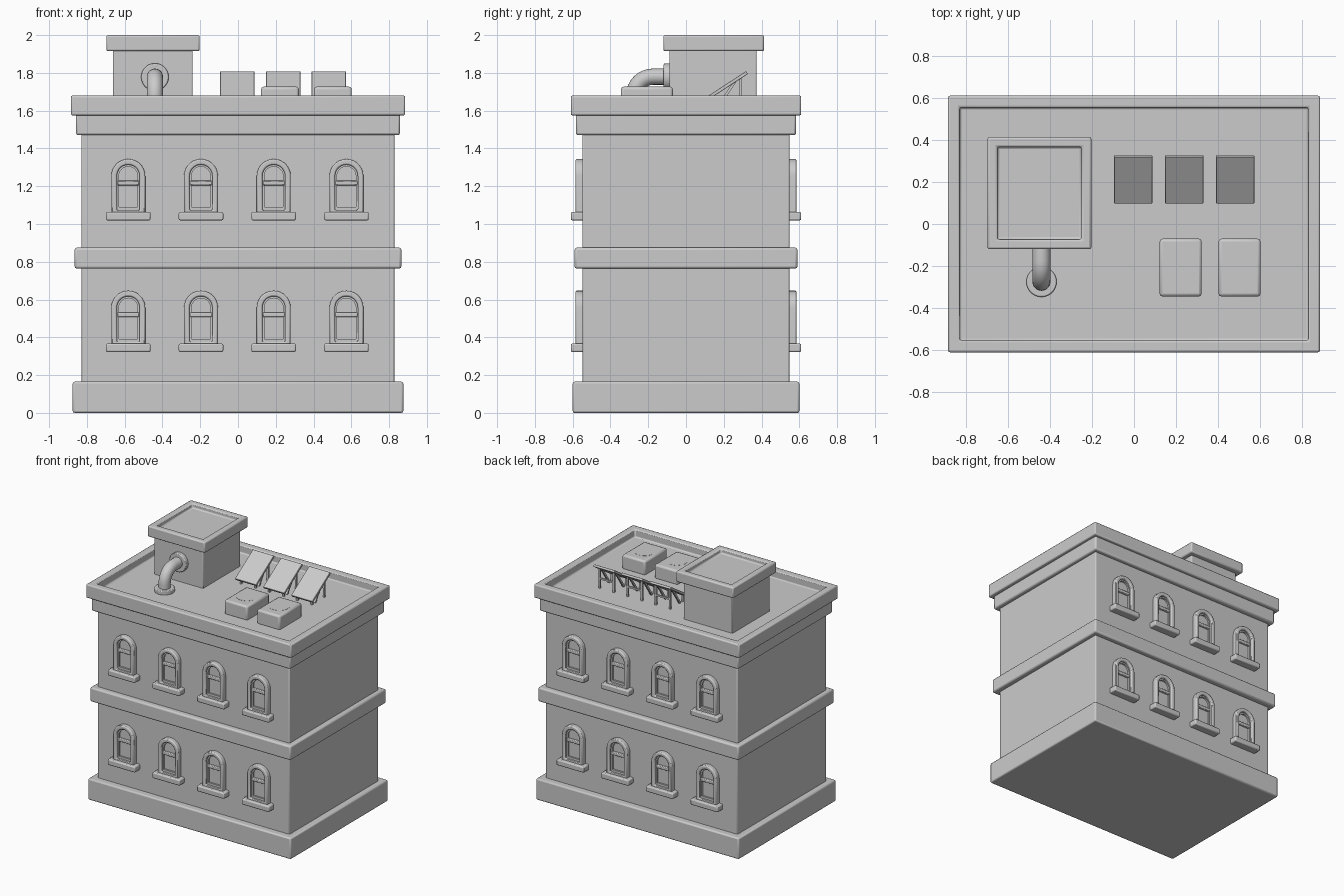
import bpy, bmesh
from math import pi, sin, cos, atan, atan2, hypot
from mathutils import Vector

if "Cube" in bpy.data.objects:
    bpy.data.objects.remove(bpy.data.objects["Cube"])

FLOOR = 1.62  # roof deck height


def finish(name, bm, bevel=0.0, segs=2):
    bmesh.ops.recalc_face_normals(bm, faces=bm.faces[:])
    me = bpy.data.meshes.new(name)
    bm.to_mesh(me)
    bm.free()
    ob = bpy.data.objects.new(name, me)
    bpy.context.collection.objects.link(ob)
    bpy.ops.object.select_all(action='DESELECT')
    ob.select_set(True)
    bpy.context.view_layer.objects.active = ob
    bpy.ops.object.shade_smooth_by_angle(angle=0.6)
    if bevel:
        m = ob.modifiers.new("bevel", 'BEVEL')
        m.width, m.segments, m.limit_method = bevel, segs, 'ANGLE'
    return ob


def add_box(bm, x, y, z):
    """Axis-aligned box from (min, max) pairs."""
    vs = bmesh.ops.create_cube(bm, size=1)['verts']
    for v in vs:
        for i, (a, b) in enumerate((x, y, z)):
            v.co[i] = a if v.co[i] < 0 else b
    return vs


def box(name, x, y, z, bevel=0.0):
    bm = bmesh.new()
    add_box(bm, x, y, z)
    return finish(name, bm, bevel)


def tray(name, x, y, z, rim, depth, bevel):
    """Box with a sunken top inside a raised rim."""
    bm = bmesh.new()
    add_box(bm, x, y, z)
    bm.normal_update()
    top = max(bm.faces, key=lambda f: f.calc_center_median().z)
    bmesh.ops.inset_region(bm, faces=[top], thickness=rim)
    r = bmesh.ops.extrude_discrete_faces(bm, faces=[top])
    for v in r['faces'][0].verts:
        v.co.z -= depth
    return finish(name, bm, bevel)


# Main body and horizontal bands
box("foundation", (-.875, .875), (-.6, .6), (0, .165), .01)
box("walls", (-.828, .828), (-.548, .548), (.1, 1.52), .008)
box("middle_band", (-.865, .865), (-.59, .59), (.764, .875), .012)
box("lower_cornice", (-.858, .858), (-.583, .583), (1.47, 1.59), .012)
tray("roof_parapet", (-.885, .885), (-.61, .61), (1.575, 1.68), .08, 1.68 - FLOOR, .009)

# Windows: one built at lower left, then repeated across, up and to the back
WX, SPRING = -.581, .557


def arch(r, bottom, n=14):
    pts = [(WX + r * cos(pi * i / n), SPRING + r * sin(pi * i / n)) for i in range(n + 1)]
    return [(WX + r, bottom)] + pts + [(WX - r, bottom)]


def repeat(ob):
    for step in ((.385, 0, 0), (0, 0, .697)):
        m = ob.modifiers.new("array", 'ARRAY')
        m.use_relative_offset = False
        m.use_constant_offset = True
        m.constant_offset_displace = step
        m.count = 4 if step[0] else 2
    m = ob.modifiers.new("mirror", 'MIRROR')
    m.use_axis = (False, True, False)


def arch_ring(name, r_out, r_in, bot_out, bot_in, y0, y1, bevel):
    bm = bmesh.new()
    loops = [[bm.verts.new((x, y, z)) for x, z in arch(r, b)]
             for r, b, y in ((r_out, bot_out, y0), (r_in, bot_in, y0),
                             (r_in, bot_in, y1), (r_out, bot_out, y1))]
    n = len(loops[0])
    for k in range(4):
        a, b = loops[k], loops[(k + 1) % 4]
        for i in range(n):
            j = (i + 1) % n
            bm.faces.new((a[i], a[j], b[j], b[i]))
    repeat(finish(name, bm, bevel))


arch_ring("window_frame", .09, .06, .36, .375, -.585, -.54, .01)
arch_ring("window_sash", .062, .05, .36, .392, -.565, -.54, 0)
bm = bmesh.new()
bm.faces.new([bm.verts.new((x, -.552, z)) for x, z in arch(.062, .36)])
repeat(finish("window_glass", bm))
repeat(box("window_rail", (WX - .058, WX + .058), (-.57, -.54), (.508, .532), .005))
repeat(box("window_sill", (WX - .118, WX + .118), (-.61, -.53), (.322, .367), .008))

# Rooftop stair tower with sunken cap
box("roof_tower", (-.662, -.24), (-.087, .373), (FLOOR - .02, 1.93), .006)
tray("tower_cap", (-.697, -.203), (-.12, .414), (1.915, 2.0), .067, .035, .01)

# Bent vent pipe with two flanges
path = [(-.275, FLOOR - .01)]
path += [(-.175 - .1 * cos(t * pi / 16), 1.68 + .1 * sin(t * pi / 16)) for t in range(9)]
path.append((-.08, 1.78))
bm = bmesh.new()
rings = []
for i, (y, z) in enumerate(path):
    p, q = path[max(i - 1, 0)], path[min(i + 1, len(path) - 1)]
    d = Vector((0, q[0] - p[0], q[1] - p[1])).normalized()
    side = Vector((1, 0, 0))
    up = d.cross(side)
    rings.append([bm.verts.new(Vector((-.44, y, z)) + .043 * (cos(a * pi / 10) * side + sin(a * pi / 10) * up))
                  for a in range(20)])
for a, b in zip(rings, rings[1:]):
    for i in range(20):
        j = (i + 1) % 20
        bm.faces.new((a[i], a[j], b[j], b[i]))
finish("vent_pipe", bm)


def disc(name, loc, r, h, rot=0, bevel=.006):
    bm = bmesh.new()
    bmesh.ops.create_cone(bm, cap_ends=True, segments=28, radius1=r, radius2=r, depth=h)
    ob = finish(name, bm, bevel)
    ob.location, ob.rotation_euler.x = loc, rot


disc("pipe_floor_flange", (-.44, -.275, FLOOR + .013), .072, .034)
disc("pipe_wall_flange", (-.44, -.1, 1.778), .073, .036, pi / 2)

# Air conditioning units with a flush fan disc
for x in (.222, .502):
    box("air_unit", (x - .1, x + .1), (-.345, -.07), (FLOOR - .01, 1.727), .014)
    disc("air_unit_fan", (x, -.207, 1.722), .075, .012, 0, 0)

# Tilted solar panels on braced legs
SLOPE = .65


def strut(bm, x, a, b, t=.007):
    vs = add_box(bm, (-t, t), (-t, t), (0, hypot(b[0] - a[0], b[1] - a[1])))
    ang = atan2(b[0] - a[0], b[1] - a[1])
    for v in vs:
        y, z = v.co.y, v.co.z
        v.co = (v.co.x + x, a[0] + y * cos(ang) + z * sin(ang), a[1] - y * sin(ang) + z * cos(ang))


for x in (-.004, .239, .481):
    ob = box("solar_panel", (-.091, .091), (-.132, .132), (-.009, .009), .003)
    ob.location, ob.rotation_euler.x = (x, .2125, 1.73), atan(SLOPE)
    bm = bmesh.new()
    for s in (-.062, .062):
        strut(bm, x + s, (.288, FLOOR), (.288, 1.775))
        strut(bm, x + s, (.135, FLOOR), (.135, 1.677))
        strut(bm, x + s, (.17, FLOOR), (.262, 1.757))
    add_box(bm, (x - .065, x + .065), (.282, .294), (1.69, 1.703))
    finish("panel_stand", bm)
